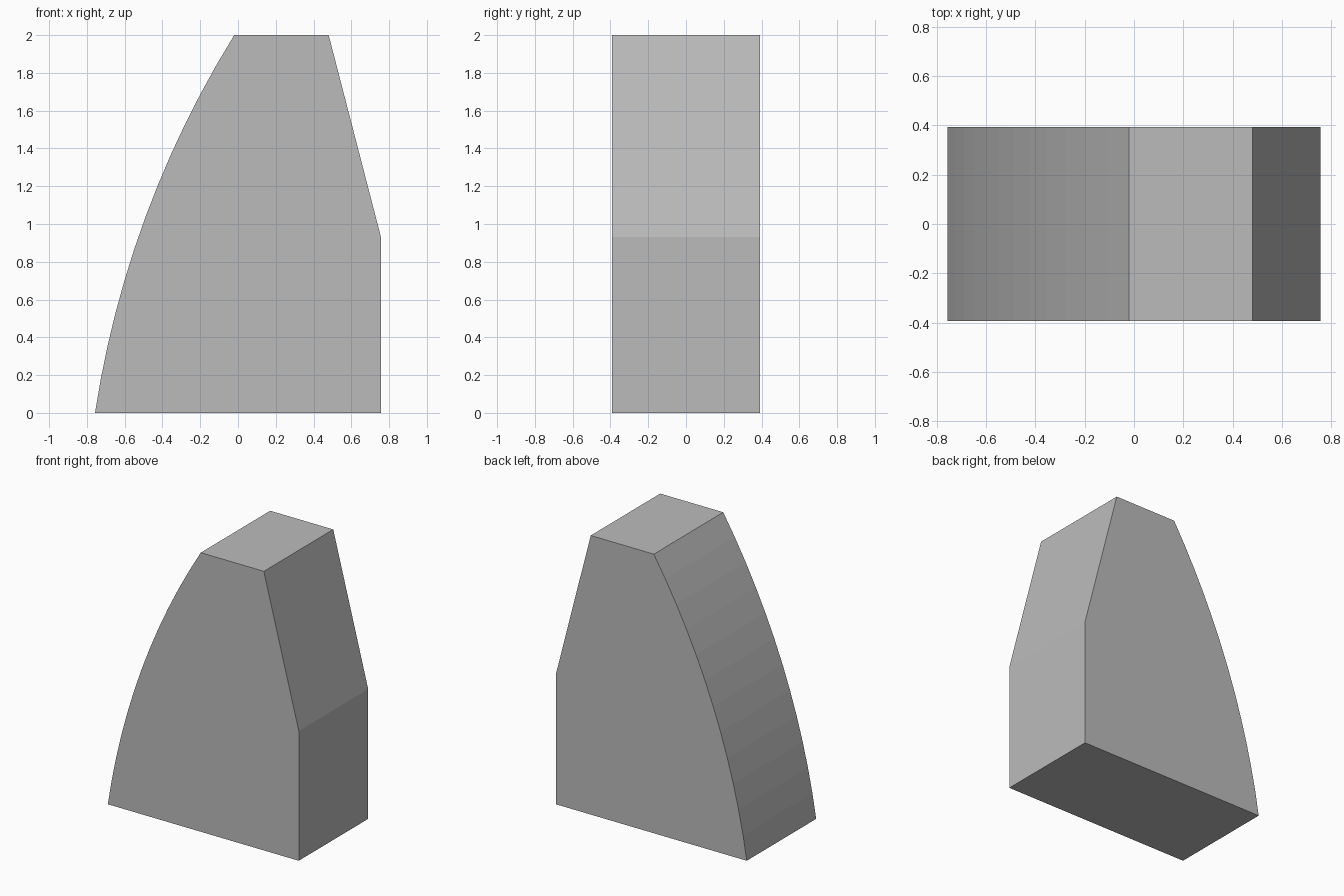
import bpy
import bmesh
from math import asin, atan2, cos, hypot, sin

cube = bpy.data.objects.get("Cube")
if cube:
    bpy.data.objects.remove(cube, do_unlink=True)

HALF_WIDTH, HALF_DEPTH, HEIGHT = 0.757, 0.393, 2.0
TOP_LEFT, TOP_RIGHT, KNEE = -0.02, 0.48, 0.93
BULGE, SEGMENTS = 0.108, 12


def arc(x0, z0, x1, z1, bulge, segments):
    """Points on a rising arc that bulges towards -x."""
    chord = hypot(x1 - x0, z1 - z0)
    radius = chord ** 2 / (8 * bulge) + bulge / 2
    half = asin(chord / 2 / radius)
    start = atan2(x1 - x0, z1 - z0) - half
    angles = [start + 2 * half * i / segments for i in range(segments + 1)]
    return [(x0 + radius * (cos(start) - cos(a)),
             z0 + radius * (sin(a) - sin(start))) for a in angles]


# Side profile: curved edge, flat top, sloped edge and upright edge
profile = arc(-HALF_WIDTH, 0, TOP_LEFT, HEIGHT, BULGE, SEGMENTS)
profile += [(TOP_RIGHT, HEIGHT), (HALF_WIDTH, KNEE), (HALF_WIDTH, 0)]

# Extrude the profile through the depth
bm = bmesh.new()
face = bm.faces.new([bm.verts.new((x, -HALF_DEPTH, z)) for x, z in profile])
extruded = bmesh.ops.extrude_face_region(bm, geom=[face], use_keep_orig=True)
moved = [v for v in extruded["geom"] if isinstance(v, bmesh.types.BMVert)]
bmesh.ops.translate(bm, verts=moved, vec=(0, 2 * HALF_DEPTH, 0))
bmesh.ops.recalc_face_normals(bm, faces=bm.faces)
mesh = bpy.data.meshes.new("curved_block")
bm.to_mesh(mesh)
bm.free()
block = bpy.data.objects.new("curved_block", mesh)
bpy.context.collection.objects.link(block)

# Plain grey material
grey = bpy.data.materials.new("plain grey")
grey.use_nodes = True
colour = (0.5, 0.5, 0.5, 1)
grey.diffuse_color = colour
grey.node_tree.nodes["Principled BSDF"].inputs["Base Color"].default_value = colour
mesh.materials.append(grey)
